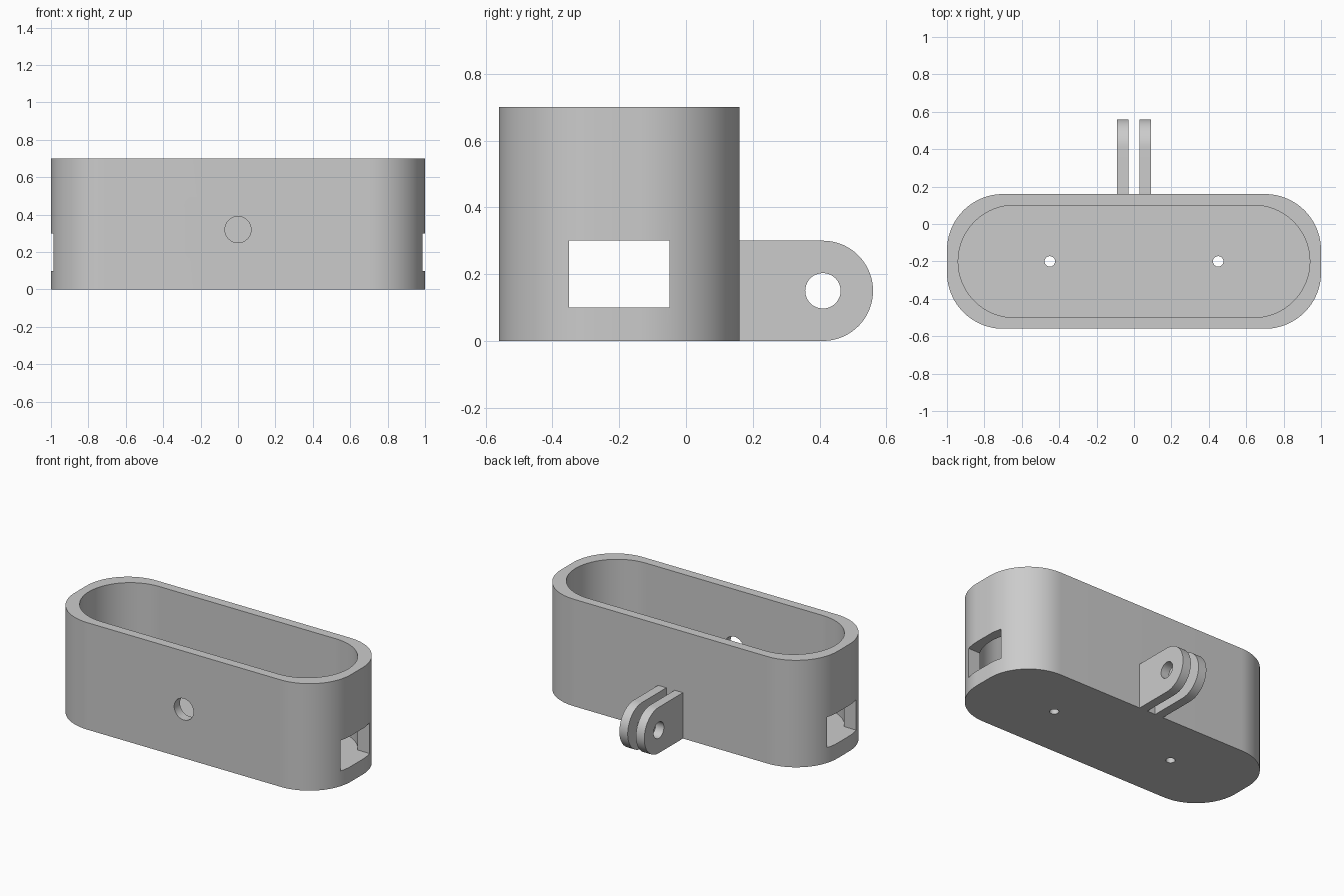
import bpy
import bmesh
from math import pi, sin, cos, radians
from mathutils import Vector

old = bpy.data.objects.get("Cube")
if old:
    bpy.data.objects.remove(old, do_unlink=True)

grey = bpy.data.materials.new("plain grey")
grey.use_nodes = True
colour = (0.6, 0.6, 0.6, 1)
grey.diffuse_color = colour
grey.node_tree.nodes["Principled BSDF"].inputs["Base Color"].default_value = colour


def arc(cx, cy, r, start, end, steps=24):
    return [(cx + r * cos(start + (end - start) * i / steps),
             cy + r * sin(start + (end - start) * i / steps)) for i in range(steps + 1)]


def rounded_rect(hx, hy, r, cy):
    """Rounded rectangle outline, with duplicate corner points dropped."""
    pts = []
    for k, (sx, sy) in enumerate([(1, 1), (-1, 1), (-1, -1), (1, -1)]):
        for p in arc(sx * (hx - r), cy + sy * (hy - r), r, k * pi / 2, (k + 1) * pi / 2):
            if not pts or (Vector(p) - Vector(pts[-1])).length > 1e-4:
                pts.append(p)
    if (Vector(pts[0]) - Vector(pts[-1])).length < 1e-4:
        pts.pop()
    return pts


def prism(name, outline, low, high, axis="z"):
    """Extrude an outline along an axis; x uses (y, z) and y uses (x, z) points."""
    place = {"x": lambda a, b: (low, a, b),
             "y": lambda a, b: (a, low, b),
             "z": lambda a, b: (a, b, low)}[axis]
    bm = bmesh.new()
    face = bm.faces.new([bm.verts.new(place(a, b)) for a, b in outline])
    top = bmesh.ops.extrude_face_region(bm, geom=[face])["geom"]
    shift = Vector([(high - low) * (axis == c) for c in "xyz"])
    bmesh.ops.translate(bm, vec=shift, verts=[g for g in top if isinstance(g, bmesh.types.BMVert)])
    bmesh.ops.recalc_face_normals(bm, faces=bm.faces)
    mesh = bpy.data.meshes.new(name)
    bm.to_mesh(mesh)
    bm.free()
    mesh.materials.append(grey)
    obj = bpy.data.objects.new(name, mesh)
    bpy.context.collection.objects.link(obj)
    return obj


def circle(cx, cy, r):
    return arc(cx, cy, r, 0, 2 * pi, 40)[:-1]


def cut(obj, cutter):
    cutter.hide_render = True
    mod = obj.modifiers.new("cut", "BOOLEAN")
    mod.operation = "DIFFERENCE"
    mod.solver = "EXACT"
    mod.object = cutter
    bpy.context.view_layer.objects.active = obj
    bpy.ops.object.modifier_apply(modifier=mod.name)
    bpy.data.objects.remove(cutter, do_unlink=True)


def smooth(obj):
    bpy.ops.object.select_all(action="DESELECT")
    obj.select_set(True)
    bpy.context.view_layer.objects.active = obj
    bpy.ops.object.shade_smooth_by_angle(angle=radians(30))


# Open tray with thick rounded walls
tray = prism("tray", rounded_rect(1, 0.36, 0.3, -0.2), 0, 0.7)
cut(tray, prism("cavity", rounded_rect(0.94, 0.3, 0.3, -0.2), 0.1, 0.9))

# End windows, level with the inside floor
window = [(-0.35, 0.1), (-0.05, 0.1), (-0.05, 0.3), (-0.35, 0.3)]
for side in (-1, 1):
    cut(tray, prism("window", window, side * 0.8, side * 1.2, "x"))

# Cable hole in the front wall and screw holes in the floor
cut(tray, prism("cable_hole", circle(0, 0.32, 0.07), -0.7, -0.4, "y"))
for side in (-1, 1):
    cut(tray, prism("screw_hole", circle(side * 0.45, -0.2, 0.028), -0.1, 0.2))
smooth(tray)

# Pair of round-ended hinge prongs on the back
prong = [(0.15, 0)] + arc(0.41, 0.15, 0.15, -pi / 2, pi / 2, 36) + [(0.15, 0.3)]
for label, x in (("right", -0.09), ("left", 0.03)):
    lug = prism(label + "_hinge_prong", prong, x, x + 0.06, "x")
    cut(lug, prism("pin_hole", circle(0.41, 0.15, 0.053), x - 0.1, x + 0.2, "x"))
    smooth(lug)
